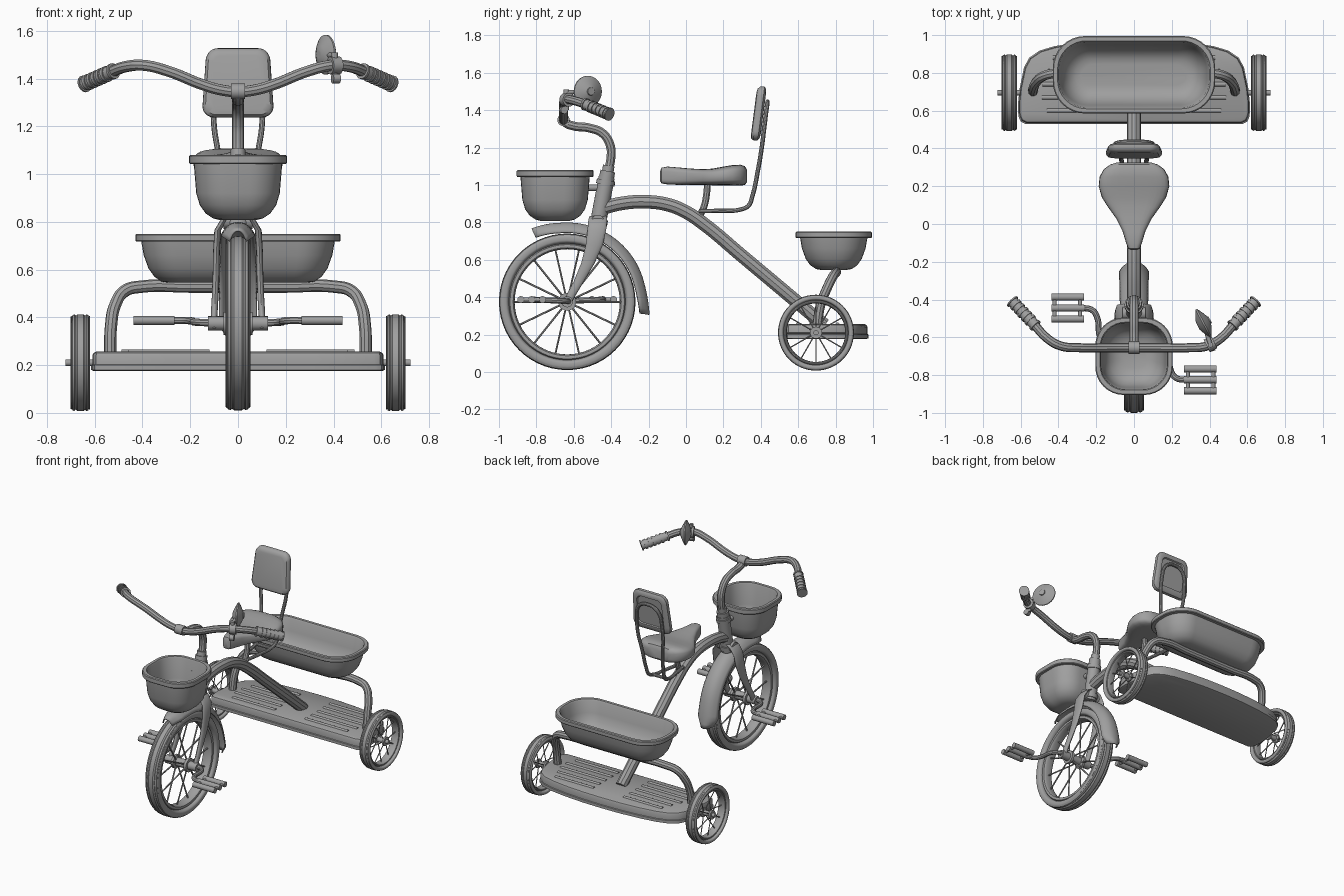
import bpy, bmesh
from math import sin, cos, pi, radians, copysign
from mathutils import Vector, Matrix

cube = bpy.data.objects.get("Cube")
if cube:
    bpy.data.objects.remove(cube)

grey = bpy.data.materials.new("plain_grey")
grey.use_nodes = True
grey.diffuse_color = (0.35, 0.35, 0.35, 1)
grey.node_tree.nodes["Principled BSDF"].inputs["Base Color"].default_value = grey.diffuse_color
parts = []


def add(name, data):
    ob = bpy.data.objects.new(name, data)
    bpy.context.collection.objects.link(ob)
    data.materials.append(grey)
    parts.append(ob)
    return ob


def finish(name, bm):
    bmesh.ops.recalc_face_normals(bm, faces=bm.faces)
    me = bpy.data.meshes.new(name)
    bm.to_mesh(me)
    bm.free()
    return add(name, me)


def loft(name, rings, cap=True, loop=True, ring_loop=False):
    """Skin a list of equal-length point rings."""
    bm = bmesh.new()
    rows = [[bm.verts.new(p) for p in ring] for ring in rings]
    n = len(rows[0])
    pairs = list(zip(rows, rows[1:])) + ([(rows[-1], rows[0])] if ring_loop else [])
    for a, b in pairs:
        for i in range(n if loop else n - 1):
            j = (i + 1) % n
            bm.faces.new((a[i], a[j], b[j], b[i]))
    if cap:
        bm.faces.new(rows[0])
        bm.faces.new(rows[-1])
    return finish(name, bm)


def lathe(name, profile, center, closed=True, segs=56):
    """Spin (x, radius) points about the x axis."""
    rings = [[Vector(center) + Vector((x, r * cos(t), r * sin(t)))
              for t in (2 * pi * k / segs for k in range(segs))] for x, r in profile]
    return loft(name, rings, cap=not closed, ring_loop=closed)


def rods(name, items, verts=10):
    """Straight round bars, each (start, end, radius)."""
    bm = bmesh.new()
    for p, q, r in items:
        p, q = Vector(p), Vector(q)
        d = q - p
        m = Matrix.Translation((p + q) / 2) @ d.to_track_quat('Z', 'Y').to_matrix().to_4x4()
        bmesh.ops.create_cone(bm, cap_ends=True, segments=verts, radius1=r, radius2=r,
                              depth=d.length, matrix=m)
    return finish(name, bm)


def tube(name, points, r, mirror=False):
    """Bent round tube; mirror adds the other half through x = 0."""
    if mirror:
        points = points + [(-x, y, z) for x, y, z in reversed(points) if x > 0]
    cu = bpy.data.curves.new(name, 'CURVE')
    cu.dimensions, cu.bevel_depth, cu.bevel_resolution = '3D', r, 3
    cu.use_fill_caps, cu.resolution_u = True, 8
    sp = cu.splines.new('BEZIER')
    sp.bezier_points.add(len(points) - 1)
    for bp, p in zip(sp.bezier_points, points):
        bp.co = p
        bp.handle_left_type = bp.handle_right_type = 'AUTO'
    tmp = bpy.data.objects.new(name + "_path", cu)
    bpy.context.collection.objects.link(tmp)
    me = bpy.data.meshes.new_from_object(tmp)
    bpy.data.objects.remove(tmp)
    me.name = name
    me.materials.clear()
    return add(name, me)


def round_rect(a, b, r, steps=8):
    pts = []
    for k, (sx, sy) in enumerate(((1, 1), (-1, 1), (-1, -1), (1, -1))):
        for i in range(steps + 1):
            t = (k + i / steps) * pi / 2
            pts.append((sx * (a - r) + r * cos(t), sy * (b - r) + r * sin(t)))
    return pts


def oval(a, b, power, n=28):
    """Squarish oval outline."""
    f = lambda v: copysign(abs(v) ** power, v)
    return [(a * f(cos(2 * pi * i / n)), b * f(sin(2 * pi * i / n))) for i in range(n)]


def basin(name, a, b, r, cy, profile):
    """Open tub from (inset, height) steps."""
    loft(name, [[(x, y + cy, z) for x, y in round_rect(a - d, b - d, max(r - d * 0.7, 0.02))]
                for d, z in profile])


def wheel(name, center, R, w, hub, spokes):
    t = R * 0.15
    tread = []
    for i, (x, y) in enumerate(oval(w, t / 2, 0.65, 40)):
        groove = 0.006 if y > t * 0.3 and i % 4 == 0 else 0
        tread.append((x, R - t / 2 + y - groove))
    lathe(name + "_tire", tread, center)
    lathe(name + "_rim", [(x * 1.0, R * 0.815 + y) for x, y in oval(w * 0.7, R * 0.045, 0.7, 16)], center)
    c, wires = Vector(center), []
    for k in range(spokes):
        t, side = 2 * pi * k / spokes, (-1) ** k * hub * 0.7
        out = Vector((0, cos(t), sin(t)))
        wires.append((c + Vector((side, 0, 0)) + out * hub * 0.3, c + out * R * 0.8, R * 0.012 + 0.001))
    rods(name + "_spokes", wires, 6)
    h = hub
    lathe(name + "_hub", [(-h, h * .4), (-h, h * .8), (-h * .7, h * .8), (-h * .6, h * .45), (h * .6, h * .45),
                          (h * .7, h * .8), (h, h * .8), (h, h * .4)], center, False, 20)


# Wheels and rear axle
FY, FZ = -0.635, 0.375
wheel("front_wheel", (0, FY, FZ), 0.365, 0.053, 0.06, 14)
for side, sx in (("left", 1), ("right", -1)):
    wheel(side + "_rear_wheel", (sx * 0.66, 0.695, 0.21), 0.203, 0.041, 0.04, 12)
rods("rear_axle", [((-0.722, 0.695, 0.21), (0.722, 0.695, 0.21), 0.014)], 14)

# Standing platform with raised ribs
half = [(0, .975), (.15, .972), (.3, .96), (.42, .942), (.5, .918), (.555, .88), (.582, .83),
        (.605, .72), (.615, .63), (.612, .57), (.6, .542), (.575, .53), (.3, .53), (0, .53)]
deck = half + [(-x, y) for x, y in reversed(half) if x]
loft("platform", [[(x * (1 - d / .6), .75 + (y - .75) * (1 - d / .22), z) for x, y in deck]
                  for d, z in ((.012, .175), (0, .18), (0, .2), (.005, .203), (.005, .24), (.01, .251), (.022, .257))])
rods("platform_ribs", [((sx * .12, y, .253), (sx * (.5 - abs(y - .7) * .4), y, .253), .012)
                       for sx in (1, -1) for y in (.6, .67, .74, .81, .88)], 12)

# Rear arch and tray
tube("rear_arch", [(.535, .7, .24), (.532, .72, .36), (.515, .755, .45), (.475, .785, .51),
                   (.4, .8, .529), (.2, .8, .529)], .026, True)
basin("rear_tray", .43, .205, .17, .79,
      [(.14, .545), (.11, .55), (.08, .57), (.055, .605), (.035, .66), (.025, .717), (.004, .717), (0, .722),
       (0, .745), (.005, .75), (.025, .75), (.032, .74), (.045, .66), (.065, .612), (.09, .58), (.12, .562), (.15, .558)])

# Front basket and its bracket
basin("front_basket", .205, .205, .15, -.7,
      [(.13, .807), (.1, .815), (.07, .835), (.045, .87), (.03, .92), (.02, 1.042), (.004, 1.042), (0, 1.047),
       (0, 1.075), (.005, 1.08), (.025, 1.08), (.03, 1.07), (.04, .93), (.055, .88), (.08, .847), (.11, .83), (.14, .82)])
rods("basket_bracket", [((0, -.53, .985), (0, -.43, .985), .018)], 12)

# Main frame, head tube and stem
tube("main_tube", [(0, -.45, .875), (0, -.35, .9), (0, -.23, .91), (0, -.1, .895), (0, .0, .855), (0, .09, .795),
                   (0, .3, .62), (0, .61, .36), (0, .74, .25)], .038)
axis = lambda t: Vector((0, -.475 + .06 * t, .77 + .32 * t))
rods("head_tube", [(axis(0), axis(.85), .043), (axis(.05), axis(.15), .05), (axis(.72), axis(.8), .05),
                   (axis(.85), axis(.95), .04), (axis(.92), axis(1.04), .031)], 20)
tube("stem", [axis(.9), (0, -.402, 1.14), (0, -.405, 1.21), (0, -.445, 1.275), (0, -.52, 1.305),
              (0, -.6, 1.315), (0, -.645, 1.335), (0, -.653, 1.36)], .025)

# Handlebar and ribbed grips
tube("handlebar", [(.63, -.42, 1.383), (.53, -.53, 1.428), (.46, -.605, 1.452), (.39, -.645, 1.455),
                   (.29, -.655, 1.43), (.15, -.655, 1.375), (.07, -.655, 1.352), (0, -.655, 1.345)], .024, True)
rods("stem_clamp", [((-.03, -.655, 1.347), (.03, -.655, 1.347), .033)], 16)
for side, sx in (("left", 1), ("right", -1)):
    p, q = Vector((sx * .52, -.54, 1.432)), Vector((sx * .645, -.408, 1.377))
    mix = lambda t: p.lerp(q, t)
    rods(side + "_grip", [(p, q, .029), (p, mix(.06), .034), (mix(.96), q, .036)]
         + [(mix(.2 + k * .15), mix(.28 + k * .15), .034) for k in range(5)], 16)

# Bell on its clamp
bell = lathe("bell", [(-.034, .012), (-.034, .022), (-.027, .04), (-.012, .07), (-.004, .083), (.004, .083), (.012, .07),
                      (.027, .04), (.034, .022), (.04, .02), (.04, .008)], (0, 0, 0), False, 36)
bell.matrix_world = Matrix.Translation((.368, -.525, 1.5)) @ Matrix.Rotation(radians(28), 4, 'Z')
rods("bell_clamp", [((.385, -.645, 1.455), (.425, -.625, 1.455), .037), ((.405, -.64, 1.4), (.405, -.64, 1.51), .014),
                    ((.405, -.64, 1.495), (.368, -.525, 1.5), .012), ((.395, -.66, 1.4), (.425, -.65, 1.4), .02)], 14)

# Fork
for side, sx in (("left", 1), ("right", -1)):
    path = [(.02, -.47, .835, .045), (.055, -.472, .815, .05), (.085, -.476, .765, .05), (.09, -.49, .68, .046),
            (.092, -.525, .58, .036), (.096, -.575, .48, .027), (.1, -.615, .41, .025), (.1, -.64, .355, .022)]
    loft(side + "_fork_blade", [[(sx * x + u, y + v, z) for u, v in oval(.014, h, 1, 16)] for x, y, z, h in path])
rods("fork_crown", [((-.06, -.472, .805), (.06, -.472, .805), .035)], 16)
rods("front_axle", [((-.125, FY, FZ), (.125, FY, FZ), .03)], 16)

# Front fender
rings = []
for k in range(33):
    s = k / 32
    a = radians(-9 + 125 * s)
    flare = .022 * max(0, 1 - s * 5) ** 2 + .012 * max(0, s * 6 - 5)
    width = .078 - .012 * s - .035 * max(0, 1 - s * 16) - .03 * max(0, s * 12 - 11)
    ring = []
    for u in range(-6, 7):
        r = .42 + flare - .05 * abs(u / 6) ** 2.5
        ring.append((width * u / 6, FY + r * cos(a), FZ + r * sin(a)))
    rings.append(ring)
fender = loft("front_fender", rings, cap=False, loop=False)
solid = fender.modifiers.new("thickness", 'SOLIDIFY')
solid.thickness, solid.offset = .008, 0

# Cranks and barred pedals
for side, sx in (("left", 1), ("right", -1)):
    y = FY - sx * .19
    tube(side + "_crank", [(0, FY, .378), (sx * .14, FY, .378), (sx * .175, FY - sx * .03, .38),
                           (sx * .195, FY - sx * .14, .385), (sx * .22, y + sx * .012, .387), (sx * .27, y, .387),
                           (sx * .43, y, .387)], .016)
    bars = [((sx * .265, y + d, .387), (sx * .437, y + d, .387), .019) for d in (-.058, 0, .058)]
    ends = [((sx * x, y - .07, .387), (sx * x, y + .07, .387), .011) for x in (.285, .42)]
    rods(side + "_pedal", bars + ends, 12)

# Saddle: (y, half width, bottom, top)
saddle = [(-.138, .015, 1.02, 1.075), (-.13, .03, 1.008, 1.092), (-.1, .042, 1.003, 1.098), (-.04, .06, 1.0, 1.093),
          (.03, .095, 1.0, 1.087), (.09, .138, 1.0, 1.084), (.14, .17, .998, 1.087), (.2, .187, .997, 1.098),
          (.25, .182, .996, 1.106), (.29, .16, .996, 1.108), (.315, .125, 1.0, 1.1), (.326, .09, 1.015, 1.08)]
loft("saddle", [[(x, y, (lo + hi) / 2 + z) for x, z in oval(w, (hi - lo) / 2, .55)] for y, w, lo, hi in saddle])
tube("saddle_post", [(0, .06, .81), (0, .095, .88), (0, .11, .95), (0, .115, 1.02)], .019)

# Backrest pad and the looped rod that carries it
back = []
for d, y in ((.03, -.028), (.012, -.024), (.002, -.012), (0, 0), (.002, .012), (.012, .02), (.03, .024),
             (.04, .024), (.045, .016)):
    back.append([(x * (1 - .07 * z / .145), .39 + y + z * .13, 1.382 + z)
                 for x, z in round_rect(.142 - d, .145 - d, .05 - d * .4)])
loft("backrest", back)
tube("backrest_rod", [(.025, .07, .86), (.045, .18, .862), (.06, .29, .868), (.066, .335, .89), (.07, .355, .94),
                      (.082, .385, 1.08), (.1, .405, 1.2), (.1, .42, 1.32), (.085, .43, 1.4), (.05, .435, 1.435),
                      (0, .436, 1.445)], .012, True)
rods("backrest_crossbar", [((-.06, .29, .868), (.06, .29, .868), .011)], 10)

# Smooth curved surfaces, keep hard edges
bpy.ops.object.select_all(action='DESELECT')
for ob in parts:
    ob.select_set(True)
bpy.context.view_layer.objects.active = parts[0]
bpy.ops.object.shade_smooth_by_angle(angle=radians(35))
